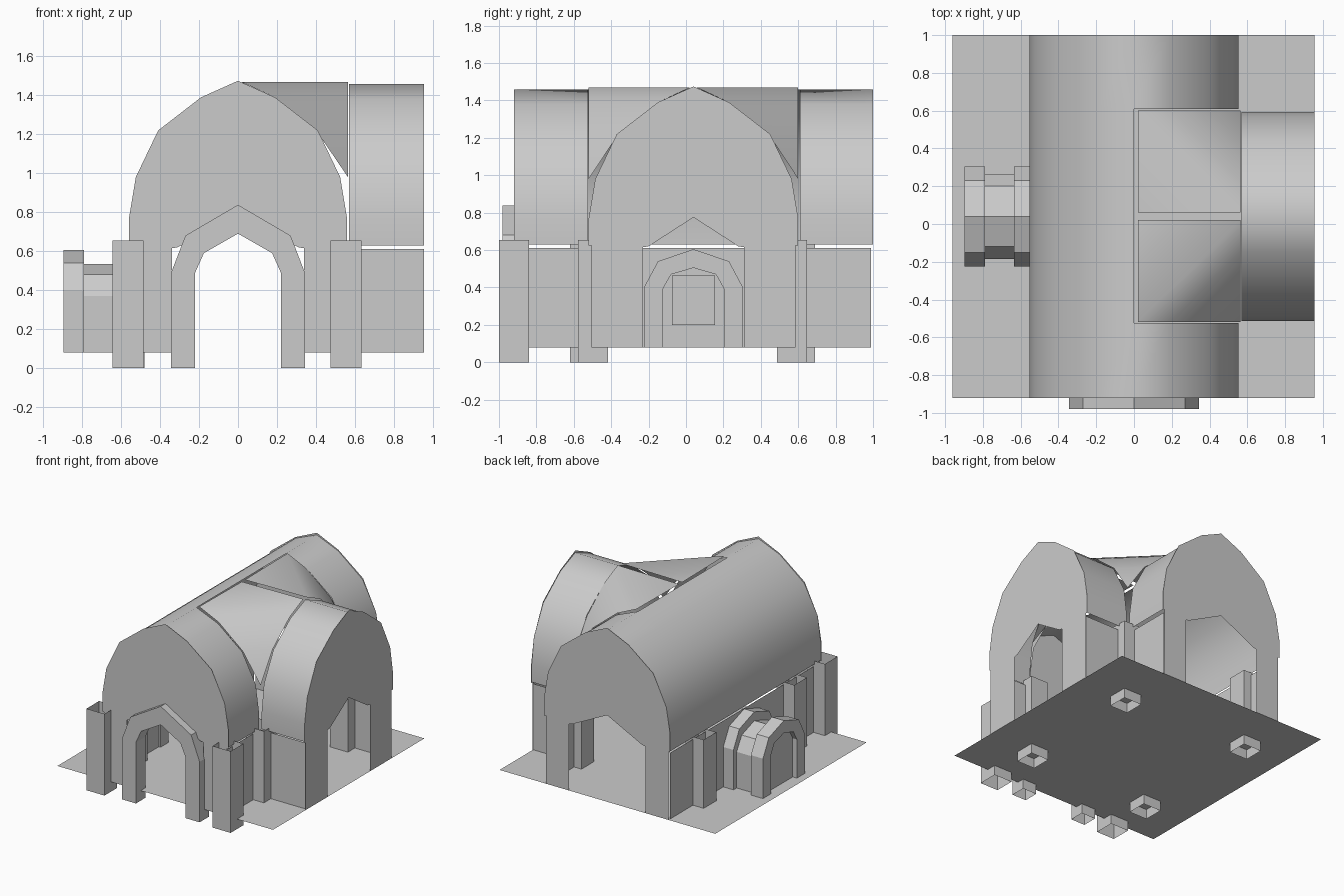
import bpy, math

if "Cube" in bpy.data.objects:
    bpy.data.objects.remove(bpy.data.objects["Cube"])

C = 0.04  # y centre of the side wing and porch
FLOOR = 0.08


def build(name, verts, faces, smooth=False):
    me = bpy.data.meshes.new(name)
    me.from_pydata(verts, [], faces)
    me.update()
    ob = bpy.data.objects.new(name, me)
    bpy.context.collection.objects.link(ob)
    if smooth:
        bpy.ops.object.select_all(action='DESELECT')
        ob.select_set(True)
        bpy.context.view_layer.objects.active = ob
        bpy.ops.object.shade_smooth_by_angle(angle=math.radians(52))
    return ob


def place(axis, u, w, z):
    """Profile point (u, z) at distance w along the axis."""
    return (u, w, z) if axis == 'y' else (w, C + u, z)


def mirrored(half):
    """Left-to-right open profile from a half listed from the peak down."""
    return [(-u, z) for u, z in half[::-1]] + half[1:]


def sheet(name, axis, profile, w0, w1, smooth=False):
    n = len(profile)
    verts = [place(axis, u, w, z) for w in (w0, w1) for u, z in profile]
    return build(name, verts, [(i, i + 1, n + i + 1, n + i) for i in range(n - 1)], smooth)


def panel(name, axis, outline, w):
    return build(name, [place(axis, u, w, z) for u, z in outline], [range(len(outline))])


def arch_ring(name, axis, outer, inner, w0, w1):
    """Arch band with front, back, outer and inner faces, open at the feet."""
    o, i = mirrored(outer), mirrored(inner)
    n = len(o)
    verts = [place(axis, u, w, z) for w in (w0, w1) for p in (o, i) for u, z in p]
    faces = []
    for k in range(n - 1):
        for a, b in ((0, n), (n, 3 * n), (3 * n, 2 * n), (2 * n, 0)):
            faces.append((a + k, a + k + 1, b + k + 1, b + k))
    return build(name, verts, faces)


def post(name, x, y, top):
    """Square post, open at both ends."""
    h = 0.08
    ring = [(x - h, y - h), (x + h, y - h), (x + h, y + h), (x - h, y + h)]
    verts = [(a, b, z) for z in (0, top) for a, b in ring]
    build(name, verts, [(i, (i + 1) % 4, 4 + (i + 1) % 4, 4 + i) for i in range(4)])


# floor
build("floor", [(-0.96, -0.92, FLOOR), (0.955, -0.92, FLOOR), (0.955, 1, FLOOR), (-0.96, 1, FLOOR)],
      [(0, 1, 2, 3)])

# vaulted roofs: long nave with a gap on the right, and the side wing
roof = [(0, 1.458), (0.19, 1.38), (0.405, 1.21), (0.525, 0.98), (0.553, 0.77), (0.553, 0.63)]
n = len(roof)
prof = mirrored(roof)
m = len(prof)
ys = (-0.92, -0.525, 0.61, 1.0)
verts = [(u, y, z) for y in ys for u, z in prof]
faces = [(r * m + i, r * m + i + 1, (r + 1) * m + i + 1, (r + 1) * m + i)
         for r in range(3) for i in range(m - 1) if not (r == 1 and i >= n - 1)]
build("nave_roof", verts, faces, True)
sheet("wing_roof", 'x', prof, 0.57, 0.955, True)

# corner vault panels joining the nave to the wing
edge = [(0.02, 1.468), (0.19, 1.39), (0.405, 1.215), (0.56, 0.98)]
for side, name in ((1, "back"), (-1, "front")):
    verts = [(0.02, C + side * 0.02, 1.462)]
    for d, z in edge:
        verts += [(0.565, C + side * d, z), (d, C + side * 0.56, z)]
    # the last pair meets at the low corner
    faces = [(0, 1, 2), (1, 3, 4, 2), (3, 5, 6, 4), (5, 7, 6)]
    verts = verts[:8]
    if side < 0:
        faces = [f[::-1] for f in faces]
    build("valley_panel_" + name, verts, faces, True)

# gable walls with a pointed doorway
gable = [(0, 1.475), (0.19, 1.39), (0.41, 1.22), (0.525, 0.98), (0.56, 0.77), (0.56, 0.625),
         (0.545, 0.625), (0.545, FLOOR)]
for name, axis, w, door in (("front_gable", 'y', -0.92, 0.34), ("back_gable", 'y', 1.0, 0.34),
                            ("wing_gable", 'x', 0.955, 0.27)):
    opening = mirrored([(0, 0.775), (door - 0.03, 0.62), (door, 0.615), (door, FLOOR)])
    panel(name, axis, mirrored(gable) + opening[::-1], w)

# lower side walls
low = 0.61
for name, y0, y1 in (("right_wall_front", -0.92, -0.49), ("right_wall_back", 0.575, 0.99)):
    build(name, [(0.54, y0, FLOOR), (0.54, y1, FLOOR), (0.54, y1, low), (0.54, y0, low)], [(0, 1, 2, 3)])
for name, y in (("wing_wall_front", -0.49), ("wing_wall_back", 0.575)):
    build(name, [(0.54, y, FLOOR), (0.955, y, FLOOR), (0.955, y, low), (0.54, y, low)], [(0, 1, 2, 3)])
inner = [(0, 0.505), (0.12, 0.47), (0.165, 0.39), (0.165, FLOOR)]
left = [(-0.96, FLOOR), (-0.96, low), (0.94, low), (0.94, FLOOR)]
panel("left_wall", 'x', left + mirrored(inner)[::-1], -0.545)

# posts at the front corners and where the wing meets the nave
for name, x, y, top in (("front_post_left", -0.565, -0.92, 0.655), ("front_post_right", 0.555, -0.92, 0.655),
                        ("left_post_front", -0.56, -0.54, 0.63), ("left_post_back", -0.56, 0.61, 0.63),
                        ("right_post_front", 0.555, -0.498, 0.655), ("right_post_back", 0.555, 0.567, 0.655)):
    post(name, x, y, top)

# front door surround
arch_ring("front_door_arch", 'y',
          [(0, 0.838), (0.27, 0.68), (0.345, 0.485), (0.345, 0)],
          [(0, 0.69), (0.175, 0.59), (0.22, 0.49), (0.22, 0)], -0.98, -0.86)

# left porch: two arch rings, a short tunnel, and its closed door
outer = [(0, 0.605), (0.19, 0.54), (0.265, 0.40), (0.265, FLOOR)]
arch_ring("porch_arch_outer", 'x', outer, inner, -0.897, -0.79)
arch_ring("porch_arch_inner", 'x', outer, inner, -0.635, -0.53)
sheet("porch_tunnel", 'x', mirrored([(0, 0.535), (0.16, 0.48), (0.225, 0.37), (0.225, FLOOR)]), -0.79, -0.635)
panel("porch_door", 'x', mirrored(inner), -0.86)
panel("porch_door_window", 'x', [(-0.115, 0.2), (0.115, 0.2), (0.115, 0.465), (-0.115, 0.465)], -0.85)
